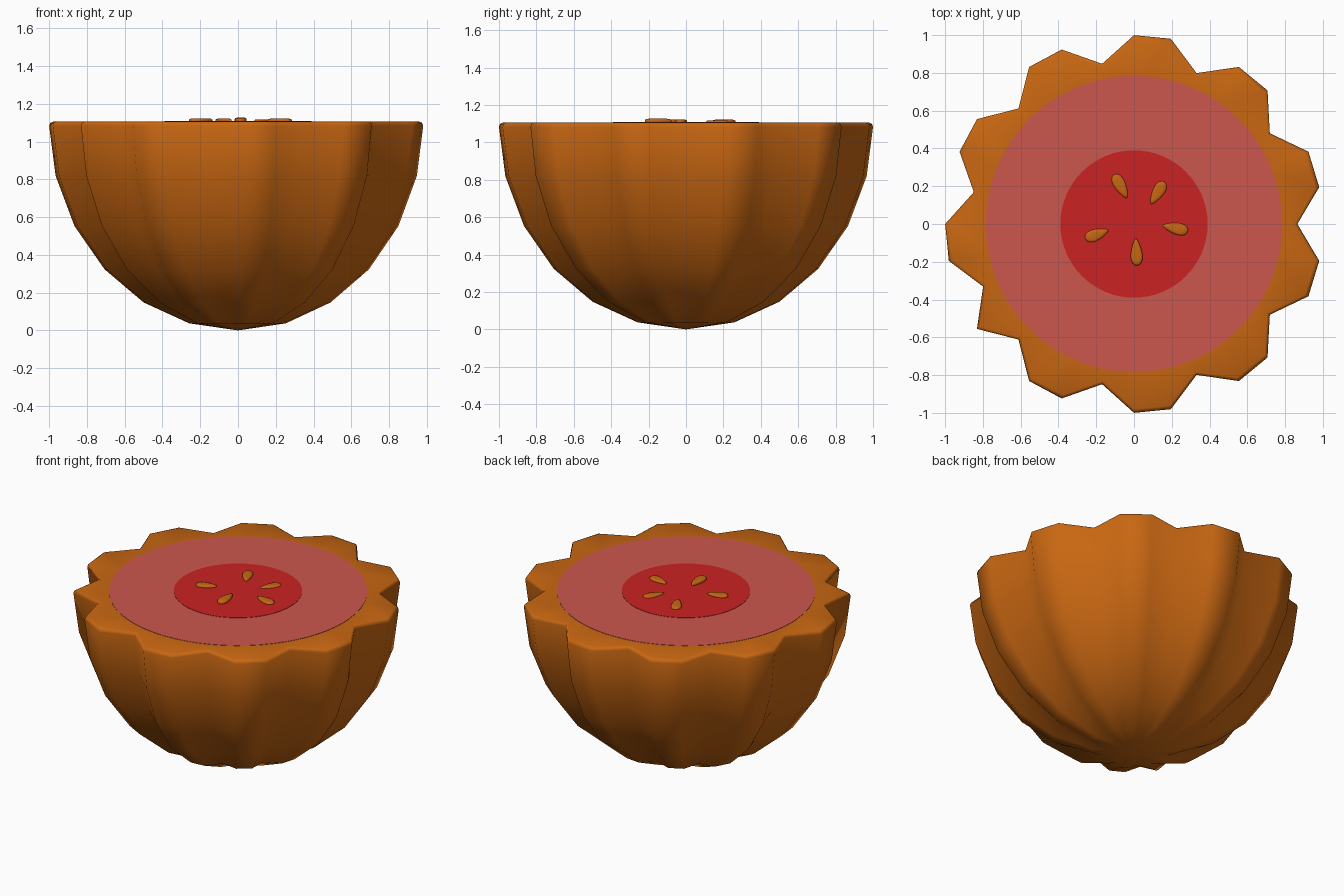
import bpy, bmesh, math
from mathutils import Vector

if "Cube" in bpy.data.objects:
    bpy.data.objects.remove(bpy.data.objects["Cube"])


def material(name, rgb):
    m = bpy.data.materials.new(name)
    m.diffuse_color = (*rgb, 1)
    m.use_nodes = True
    m.node_tree.nodes["Principled BSDF"].inputs["Base Color"].default_value = m.diffuse_color
    return m


ORANGE = material("orange rind", (0.58, 0.135, 0.006))
PINK = material("pink flesh", (0.60, 0.095, 0.075))
RED = material("red core", (0.60, 0.016, 0.016))


def finish(bm, name, mat, smooth=True):
    bmesh.ops.recalc_face_normals(bm, faces=bm.faces)
    for f in bm.faces:
        f.smooth = smooth
    me = bpy.data.meshes.new(name)
    bm.to_mesh(me)
    bm.free()
    me.materials.append(mat)
    ob = bpy.data.objects.new(name, me)
    bpy.context.collection.objects.link(ob)
    return ob


def loft(bm, rings):
    for a, b in zip(rings, rings[1:]):
        n = len(a)
        for i in range(n):
            j = (i + 1) % n
            bm.faces.new((a[i], a[j], b[j], b[i]))


# Ribbed half-sphere rind: 32 sides, grooves pulled inward, small rim bevel
H = 1.105
SIDES = 32
GROOVES = {0, 3, 6, 9, 12, 15, 18, 20, 23, 26, 29}
profile = [(math.sin(math.radians(a)), H * (1 - math.cos(math.radians(a))))
           for a in range(15, 90, 15)]
profile += [(1.0, H - 0.022), (0.994, H - 0.006), (0.98, H), (0.76, H)]

bm = bmesh.new()
rings = []
for k, (r, z) in enumerate(profile):
    ring = []
    for i in range(SIDES):
        t = math.tau * i / SIDES
        flat = k == len(profile) - 1
        s = r * (0.865 if i in GROOVES and not flat else 1)
        ring.append(bm.verts.new((s * math.cos(t), s * math.sin(t), z)))
    rings.append(ring)
loft(bm, rings)
bm.faces.new(rings[-1])
pole = bm.verts.new((0, 0, 0))
for i in range(SIDES):
    bm.faces.new((pole, rings[0][(i + 1) % SIDES], rings[0][i]))
finish(bm, "rind", ORANGE)


# Flesh and core as thin plates on the cut
def plate(name, radius, z, mat):
    bm = bmesh.new()
    bmesh.ops.create_cone(bm, cap_ends=True, segments=64, radius1=radius,
                          radius2=radius, depth=0.006)
    bmesh.ops.translate(bm, verts=bm.verts, vec=(0, 0, z - 0.003))
    finish(bm, name, mat, False)


plate("flesh", 0.785, H + 0.002, PINK)
plate("core", 0.39, H + 0.004, RED)


# Teardrop seeds, pointed end toward the centre
def seed(name, inner, outer, top):
    a, b = Vector(inner), Vector(outer)
    axis = b - a
    side = Vector((-axis.y, axis.x)).normalized()
    mid = a + axis * 0.55
    bm = bmesh.new()
    rings = []
    for s, z in ((1, H - 0.005), (1, top - 0.007), (0.88, top - 0.002), (0.6, top)):
        ring = []
        for i in range(20):
            t = math.tau * i / 20
            u = 0.5 + 0.5 * math.cos(t)
            w = 0.039 * math.sin(t) * (0.45 + 0.62 * u)
            p = mid + (a + axis * u + side * w - mid) * s
            ring.append(bm.verts.new((p.x, p.y, z)))
        rings.append(ring)
    loft(bm, rings)
    bm.faces.new(rings[0])
    bm.faces.new(rings[-1])
    finish(bm, name, ORANGE)


SEEDS = [((-0.037, 0.138), (-0.105, 0.262), 1.122),
         ((0.09, 0.106), (0.16, 0.224), 1.118),
         ((0.153, -0.008), (0.286, -0.038), 1.122),
         ((0.010, -0.078), (0.016, -0.220), 1.127),
         ((-0.136, -0.033), (-0.258, -0.078), 1.123)]
for n, (p, q, z) in enumerate(SEEDS, 1):
    seed(f"seed_{n}", p, q, z)
